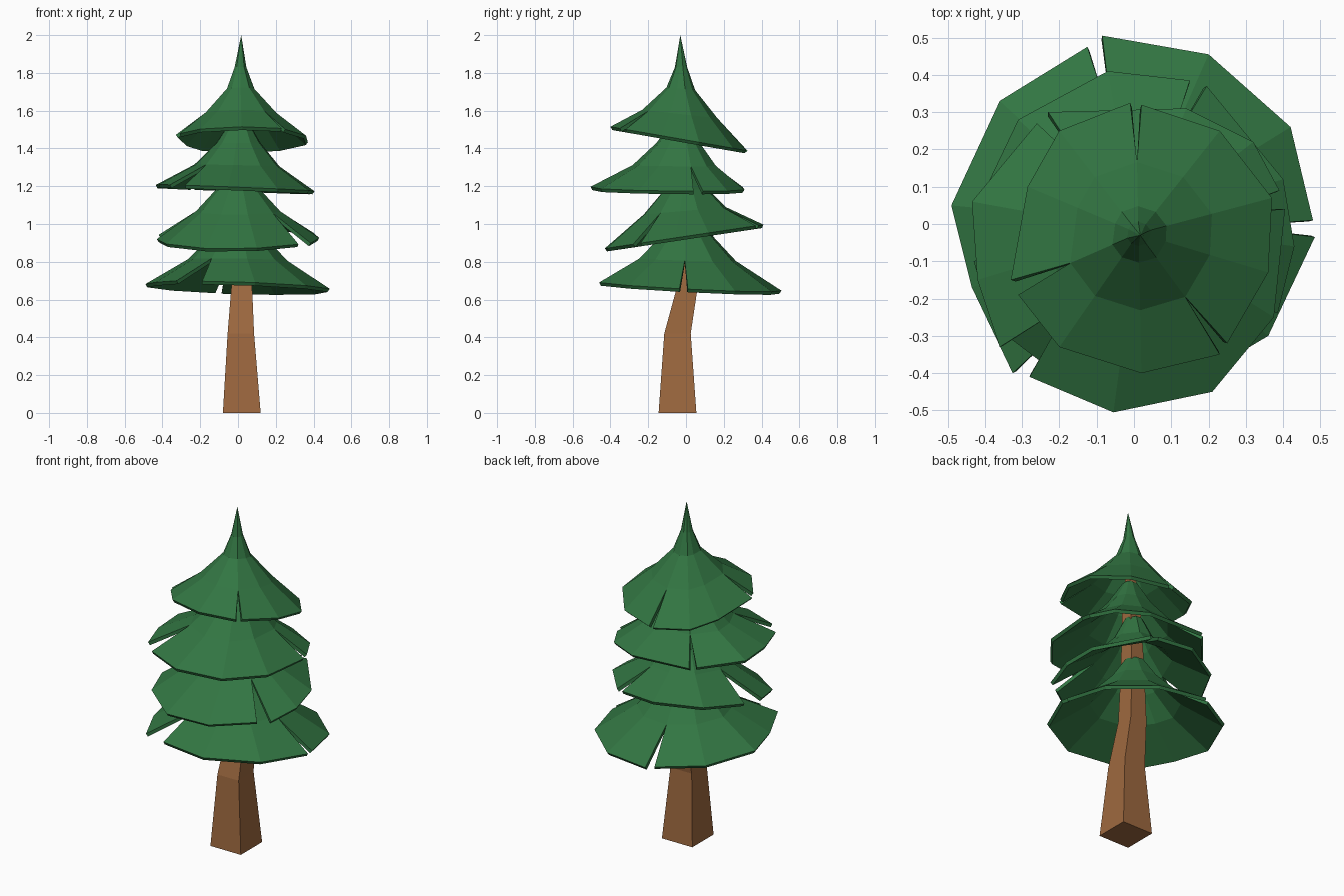
import bpy
import bmesh
from mathutils import Vector

default_cube = bpy.data.objects.get("Cube")
if default_cube:
    bpy.data.objects.remove(default_cube, do_unlink=True)


def make_material(name, colour):
    material = bpy.data.materials.new(name)
    material.use_nodes = True
    material.diffuse_color = colour
    shader = material.node_tree.nodes["Principled BSDF"]
    shader.inputs["Base Color"].default_value = colour
    shader.inputs["Roughness"].default_value = 0.9
    return material


needle_green = make_material("needle green", (0.032, 0.18, 0.055, 1))
bark_brown = make_material("bark brown", (0.34, 0.14, 0.05, 1))


# Flat-shaded object with one colour
def finish_object(name, bm, material):
    mesh = bpy.data.meshes.new(name)
    bm.to_mesh(mesh)
    bm.free()
    mesh.materials.append(material)
    obj = bpy.data.objects.new(name, mesh)
    bpy.context.scene.collection.objects.link(obj)
    return obj


# Band of quads between two closed loops of vertices
def bridge_rings(bm, low, high):
    count = len(low)
    for i in range(count):
        j = (i + 1) % count
        bm.faces.new((low[i], low[j], high[j], high[i]))


# Square sections, each given as x, y, z and half width
def make_trunk(name, sections):
    bm = bmesh.new()
    corners = ((-1, -1), (1, -1), (1, 1), (-1, 1))
    rings = [[bm.verts.new((x + cx * half, y + cy * half, z)) for cx, cy in corners]
             for x, y, z, half in sections]
    for low, high in zip(rings, rings[1:]):
        bridge_rings(bm, low, high)
    bm.faces.new(rings[0][::-1])
    bm.faces.new(rings[-1])
    return finish_object(name, bm, bark_brown)


# Skirt of branches whose rim is split into flaps, listed anticlockwise.
# Each ring holds its share of the rim radius, its height and its share of the tilt.
def make_tier(name, flaps, rim_height, slope, rings, centre, tip=None):
    bm = bmesh.new()
    middle = Vector(centre)
    tilt = Vector(slope)

    # Free rim vertices of each flap
    rims = [[bm.verts.new((x, y, rim_height + tilt.dot(Vector((x, y)))))
             for x, y in flap] for flap in flaps]

    # Columns above the rim; neighbouring flaps share the one at their split
    columns = []
    for i, flap in enumerate(flaps):
        before = Vector(flaps[i - 1][-1])
        columns.append((Vector(flap[0]) + before) / 2)
        columns.extend(Vector(point) for point in flap[1:-1])
    count = len(columns)

    levels = []
    for share, height, tilt_share in rings:
        level = []
        for column in columns:
            spot = middle.lerp(column, share)
            z = height + tilt_share * tilt.dot(column)
            level.append(bm.verts.new((spot.x, spot.y, z)))
        levels.append(level)

    # Flap faces
    start = 0
    for rim in rims:
        for i in range(len(rim) - 1):
            a = levels[0][(start + i) % count]
            b = levels[0][(start + i + 1) % count]
            bm.faces.new((rim[i], rim[i + 1], b, a))
        start += len(rim) - 1

    # Upper faces
    for low, high in zip(levels, levels[1:]):
        bridge_rings(bm, low, high)

    # Pointed top
    if tip:
        point = bm.verts.new(tip)
        for i in range(count):
            bm.faces.new((levels[-1][i], levels[-1][(i + 1) % count], point))

    obj = finish_object(name, bm, needle_green)
    shell = obj.modifiers.new("branch thickness", "SOLIDIFY")
    shell.thickness = 0.02
    shell.offset = -1
    return obj


# Crooked square trunk, hidden at the top by the branches
make_trunk("trunk", [
    (0.02, -0.045, 0, 0.1), (0.015, -0.045, 0.42, 0.07),
    (0.02, 0.01, 0.68, 0.054), (0.01, 0, 1, 0.045),
    (0.01, -0.01, 1.4, 0.035), (0.01, -0.02, 1.65, 0.015)])

# Lowest, widest branches
make_tier(
    "bottom_branches",
    [[(0.48, 0.01), (0.42, 0.26), (0.2, 0.455), (-0.085, 0.505)],
     [(-0.125, 0.475), (-0.36, 0.33), (-0.49, 0.05), (-0.435, -0.17), (-0.325, -0.4)],
     [(-0.19, -0.43), (0.09, -0.46), (0.36, -0.3), (0.485, -0.035)]],
    0.67, (-0.03, -0.05),
    [(0.54, 0.81, 0.3), (0.3, 0.93, 0), (0.12, 1.06, 0)], (0, 0))

# Second row, tipped down at the front
make_tier(
    "lower_middle_branches",
    [[(0.385, -0.24), (0.43, -0.06), (0.4, 0.12), (0.195, 0.37)],
     [(0.15, 0.385), (-0.07, 0.41), (-0.31, 0.28), (-0.42, 0.05)],
     [(-0.43, -0.1), (-0.38, -0.27), (-0.17, -0.43), (0.1, -0.42), (0.32, -0.28)]],
    0.935, (0, 0.15),
    [(0.52, 1.07, 0.3), (0.28, 1.18, 0.1), (0.12, 1.32, 0)], (0, 0))

# Third row
make_tier(
    "upper_middle_branches",
    [[(0.39, 0.09), (0.32, 0.22), (0.14, 0.31), (-0.23, 0.3)],
     [(-0.26, 0.27), (-0.435, 0.06), (-0.42, -0.15), (-0.36, -0.33)],
     [(-0.28, -0.41), (-0.055, -0.505), (0.21, -0.45), (0.375, -0.25), (0.405, 0.04)]],
    1.19, (-0.04, -0.01),
    [(0.54, 1.31, 0.3), (0.28, 1.43, 0), (0.1, 1.55, 0)], (0.01, -0.02))

# Crown, tipped up at the front
make_tier(
    "crown_branches",
    [[(-0.01, 0.325), (-0.2, 0.25), (-0.285, 0.1), (-0.33, -0.15)],
     [(-0.31, -0.19), (-0.2, -0.33), (0.02, -0.4), (0.23, -0.35)],
     [(0.25, -0.32), (0.36, -0.13), (0.37, 0.07), (0.23, 0.25), (0.02, 0.32)]],
    1.445, (0, -0.175),
    [(0.55, 1.58, 0.35), (0.21, 1.715, 0.1), (0.09, 1.83, 0)],
    (0.012, -0.025), (0.017, -0.03, 2))
